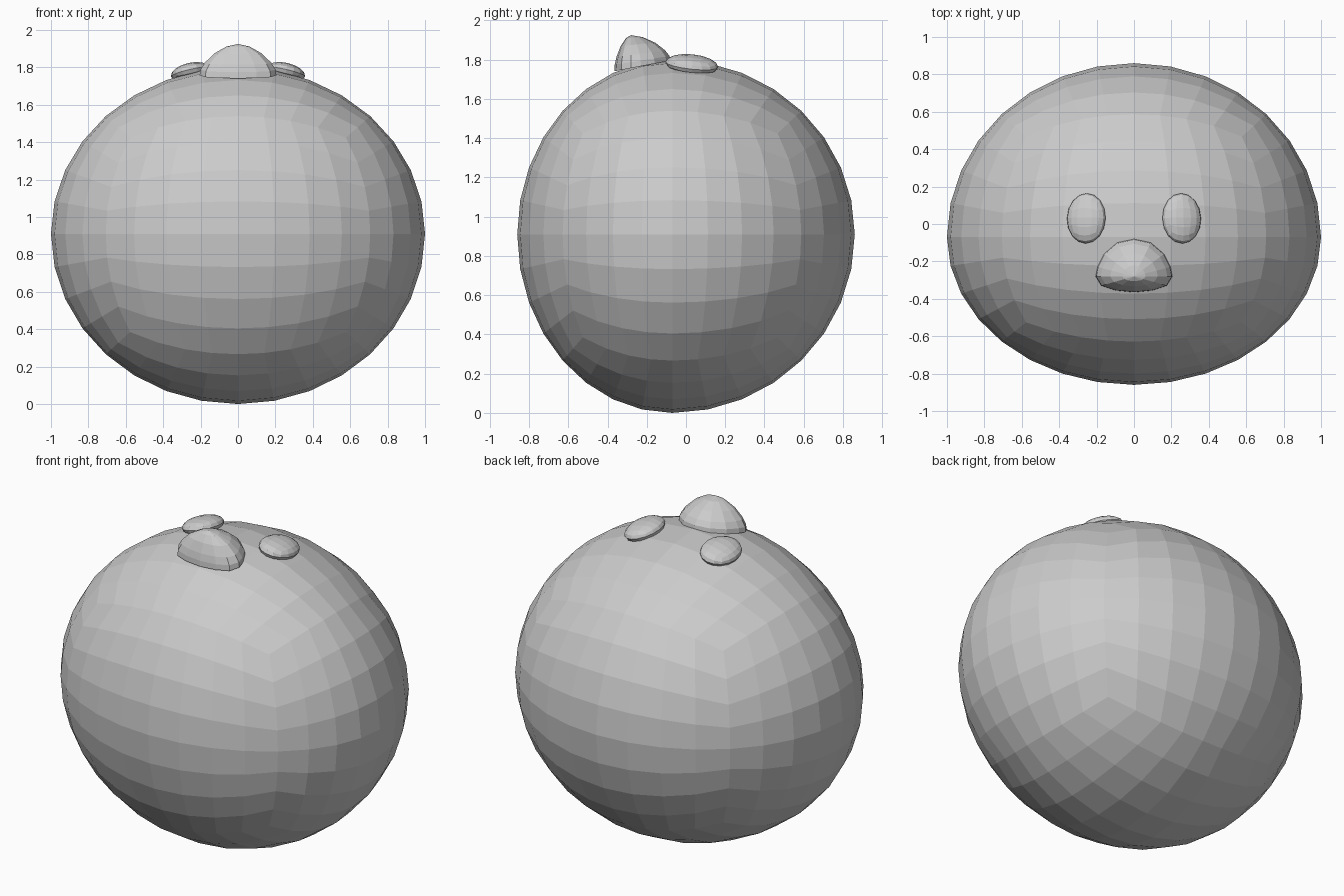
import bpy, bmesh, math
from mathutils import Vector, Matrix

if "Cube" in bpy.data.objects:
    bpy.data.objects.remove(bpy.data.objects["Cube"])

# Single clay colour
grey = bpy.data.materials.new("clay_grey")
grey.use_nodes = True
grey.diffuse_color = (0.6, 0.6, 0.6, 1)
grey.node_tree.nodes["Principled BSDF"].inputs["Base Color"].default_value = (0.6, 0.6, 0.6, 1)


def add_object(name, bm):
    bmesh.ops.recalc_face_normals(bm, faces=bm.faces)
    mesh = bpy.data.meshes.new(name)
    bm.to_mesh(mesh)
    bm.free()
    mesh.materials.append(grey)
    obj = bpy.data.objects.new(name, mesh)
    bpy.context.collection.objects.link(obj)
    return obj


def quad_sphere(cuts):
    """Unit sphere made from an evenly divided cube."""
    bm = bmesh.new()
    bmesh.ops.create_cube(bm, size=2)
    bmesh.ops.subdivide_edges(bm, edges=bm.edges[:], cuts=cuts, use_grid_fill=True)
    for v in bm.verts:
        v.co = Vector([math.tan(c * math.pi / 4) for c in v.co]).normalized()
    return bm


# Round body: flatter at the front, fuller at the back
bm = quad_sphere(7)
for v in bm.verts:
    x, y, z = v.co
    v.co = (x, -0.07 + y * (0.79 if y < 0 else 0.93), 0.91 + z * (0.91 if z < 0 else 0.89))
add_object("body", bm)

# Oval eyes lying on the top of the body
for name, side in (("left_eye", 1), ("right_eye", -1)):
    bm = quad_sphere(3)
    tilt = Matrix.Rotation(side * math.radians(13), 4, 'Y') @ Matrix.Rotation(math.radians(-6), 4, 'X')
    place = Matrix.Translation((side * 0.255, 0.03, 1.775))
    bm.transform(place @ tilt @ Matrix.Diagonal((0.106, 0.135, 0.048, 1)))
    add_object(name, bm)

# Beak: a rounded outline drawn up in rings to a blunt peak
half = [(0.1, -0.355), (0.175, -0.33), (0.205, -0.28), (0.195, -0.23), (0.16, -0.16), (0.09, -0.1)]
outline = [(0, -0.365)] + half + [(0, -0.08)] + [(-x, y) for x, y in reversed(half)]
apex = Vector((0, -0.28, 1.925))
bm = bmesh.new()
rings = []
for scale, lift in ((1, 0), (0.98, 0.18), (0.87, 0.4), (0.62, 0.7), (0.3, 0.92)):
    ring = []
    for x, y in outline:
        base = 1.74 + 0.19 * (y + 0.37)
        ring.append(bm.verts.new((x * scale, apex.y + (y - apex.y) * scale,
                                  base + (apex.z - base) * lift)))
    rings.append(ring)
n = len(outline)
for low, high in zip(rings, rings[1:]):
    for i in range(n):
        j = (i + 1) % n
        bm.faces.new((low[i], low[j], high[j], high[i]))
tip = bm.verts.new(apex)
for i in range(n):
    bm.faces.new((rings[-1][i], rings[-1][(i + 1) % n], tip))
bm.faces.new(rings[0])
add_object("beak", bm)
